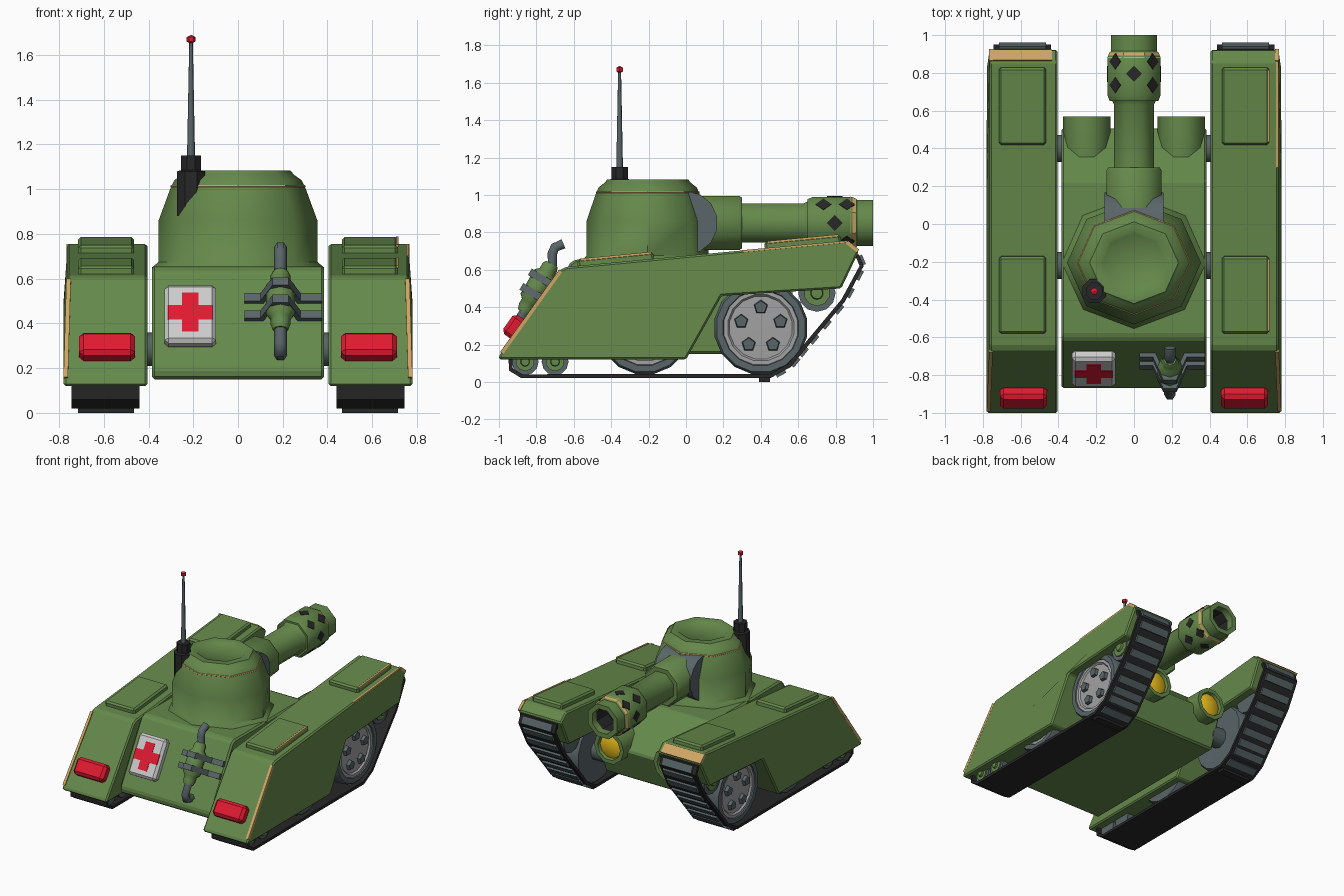
import bpy, bmesh
from math import radians, cos, sin, pi, atan2, hypot
from mathutils import Matrix, Vector

if "Cube" in bpy.data.objects:
    bpy.data.objects.remove(bpy.data.objects["Cube"])

def mat(name, r, g, b):
    m = bpy.data.materials.new(name)
    m.diffuse_color = (r, g, b, 1)
    m.use_nodes = True
    m.node_tree.nodes["Principled BSDF"].inputs["Base Color"].default_value = m.diffuse_color
    return m

GREEN = mat("green_paint", .13, .25, .07)
TAN = mat("worn_edge", .62, .38, .13)
BLACK = mat("rubber", .02, .02, .02)
SLATE = mat("slate_metal", .10, .13, .14)
STEEL = mat("light_metal", .36, .36, .36)
WHITE = mat("white_paint", .7, .7, .7)
RED = mat("red", .75, .01, .03)
YELLOW = mat("lamp_yellow", .8, .5, .01)

T, R = Matrix.Translation, Matrix.Rotation
AX = {'X': R(pi/2, 4, 'Y'), 'Y': R(-pi/2, 4, 'X'), 'Z': Matrix.Identity(4)}
# local x, y, z -> world y, z, x
YZ = Matrix(((0, 0, 1, 0), (1, 0, 0, 0), (0, 1, 0, 0), (0, 0, 0, 1)))
# frame lying on the sloped hull plate: x, up the slope, outward
SLOPE = T((0, -.745, .415)) @ R(radians(59.8), 4, 'X')

def finish(name, bm, material, mirror=False, bevel=0, smooth=0):
    bmesh.ops.remove_doubles(bm, verts=bm.verts, dist=1e-5)
    bmesh.ops.recalc_face_normals(bm, faces=bm.faces)
    me = bpy.data.meshes.new(name)
    bm.to_mesh(me)
    bm.free()
    ob = bpy.data.objects.new(name, me)
    bpy.context.collection.objects.link(ob)
    me.materials.append(material)
    if smooth:
        bpy.ops.object.select_all(action='DESELECT')
        bpy.context.view_layer.objects.active = ob
        ob.select_set(True)
        bpy.ops.object.shade_smooth_by_angle(angle=radians(smooth))
    if bevel:
        b = ob.modifiers.new("Bevel", 'BEVEL')
        b.width, b.segments = bevel, 1
    if mirror:
        ob.modifiers.new("Mirror", 'MIRROR')
    return ob

def lathe(name, prof, n, at, axis, material, mirror=False, phase=0, sy=1, smooth=0, base=None):
    bm = bmesh.new()
    m = (base or Matrix.Identity(4)) @ T(at) @ AX[axis]
    rings = [[bm.verts.new(m @ Vector((r*cos(2*pi*(i+phase)/n), sy*r*sin(2*pi*(i+phase)/n), h)))
              for i in range(n)] for r, h in prof]
    for a, b in zip(rings, rings[1:]):
        for i in range(n):
            bm.faces.new((a[i], a[(i+1) % n], b[(i+1) % n], b[i]))
    return finish(name, bm, material, mirror, smooth=smooth)

def box(name, size, m, material, mirror=False, bevel=0):
    bm = bmesh.new()
    bmesh.ops.create_cube(bm, size=1, matrix=m @ Matrix.Diagonal((*size, 1)))
    return finish(name, bm, material, mirror, bevel)

def prism(name, pts, z0, z1, m, material, mirror=False, bevel=0, tweak=None):
    bm = bmesh.new()
    f = bm.faces.new([bm.verts.new((x, y, z0)) for x, y in pts])
    ex = bmesh.ops.extrude_face_region(bm, geom=[f])
    for v in ex['geom']:
        if isinstance(v, bmesh.types.BMVert):
            v.co.z = z1
    bm.transform(m)
    if tweak:
        for v in bm.verts:
            tweak(v)
    return finish(name, bm, material, mirror, bevel)

def bar(name, a, b, w, material, mirror=False):
    a, b = Vector(a), Vector(b)
    m = T((a+b)/2) @ (b-a).to_track_quat('Z', 'Y').to_matrix().to_4x4()
    return box(name, (w, w, (b-a).length), m, material, mirror)

def tube(name, pts, r, material, m):
    cu = bpy.data.curves.new(name, 'CURVE')
    cu.dimensions, cu.bevel_depth, cu.bevel_resolution, cu.use_fill_caps = '3D', r, 1, True
    sp = cu.splines.new('POLY')
    sp.points.add(len(pts)-1)
    for p, q in zip(sp.points, pts):
        p.co = (*(m @ Vector(q)), 1)
    ob = bpy.data.objects.new(name, cu)
    bpy.context.collection.objects.link(ob)
    cu.materials.append(material)
    bpy.ops.object.select_all(action='DESELECT')
    bpy.context.view_layer.objects.active = ob
    ob.select_set(True)
    bpy.ops.object.convert(target='MESH')

# hull
prism("hull", [(-.86, .15), (-.87, .2), (-.62, .635), (-.59, .655), (.23, .65), (.51, .40), (.42, .15)],
      -.385, .385, YZ, GREEN, bevel=.012)

# track skirts, with the top leaning slightly inwards
def lean(v):
    if v.co.z > .55 and v.co.x > .6:
        v.co.x -= .015
prism("skirt", [(-1, .12), (0, .12), (.19, .46), (.83, .50), (.925, .70), (.86, .755), (-.64, .615), (-.67, .60), (-1, .14)],
      .405, .78, YZ, GREEN, True, .012, lean)
tilt = atan2(.14, 1.5)
for n, y in (("front", .625), ("rear", -.375)):
    z = .615 + (y + .64)*.0933
    box("skirt_panel_" + n, (.25, .41, .06), T((.59, y, z+.006)) @ R(tilt, 4, 'X'), GREEN, True, .012)
    bar("panel_wear_" + n, (.712, y-.19, z+.014), (.712, y+.19, z+.05), .012, TAN)
bar("rear_edge_wear", (.770, -.985, .155), (.757, -.67, .595), .02, TAN, True)
bar("front_edge_wear", (.757, .86, .748), (.757, .92, .70), .02, TAN, True)
bar("top_edge_wear", (.758, .3, .698), (.758, .86, .749), .013, TAN)
box("front_patch", (.33, .075, .01), T((-.6, .893, .727)) @ R(atan2(-.055, .065), 4, 'X'), TAN)
box("rear_light", (.25, .125, .08), T((.585, -.92, .295)) @ R(radians(54.5), 4, 'X'), RED, True, .02)

# track bands
path = [(.85, .70), (.925, .68), (.95, .62), (.85, .43), (.65, .19), (.56, .08), (.45, .02),
        (-.88, .02), (-.945, .06), (-.95, .13), (-.66, .52)]
bm = bmesh.new()
pairs = [(bm.verts.new((.44, y, z)), bm.verts.new((.745, y, z))) for y, z in path]
for a, b in zip(pairs, pairs[1:] + pairs[:1]):
    bm.faces.new((a[0], a[1], b[1], b[0]))
band = finish("track_band", bm, BLACK)
so = band.modifiers.new("Solidify", 'SOLIDIFY')
so.thickness, so.offset = .022, -1
band.modifiers.new("Mirror", 'MIRROR')
for (y0, z0), (y1, z1) in zip(path[1:6], path[2:7]):
    n = max(1, round(hypot(y1-y0, z1-z0)/.09))
    for k in range(n):
        t = (k+.5)/n
        m = T((.59, y0+(y1-y0)*t, z0+(z1-z0)*t)) @ R(atan2(z1-z0, y1-y0), 4, 'X')
        box("track_pad", (.25, .055, .03), m, SLATE, True)
box("ground_pad", (.25, .06, .03), T((.59, .42, .015)), BLACK, True)

# road wheels with five-sided bolts, and axles
for y in (.40, -.22):
    lathe("tyre", [(.19, .69), (.205, .72), (.24, .72), (.252, .70), (.252, .48), (.24, .46), (.19, .46), (0, .48)],
          16, (0, y, .29), 'X', SLATE, True, .5, smooth=35)
    lathe("wheel_disc", [(0, .705), (.17, .70), (.18, .712), (.205, .712), (.205, .6), (0, .6)],
          16, (0, y, .29), 'X', STEEL, True, .5, smooth=35)
    lathe("axle", [(0, .36), (.075, .36), (.075, .47), (0, .47)], 10, (0, y, .285), 'X', SLATE, True, smooth=40)
    for k in range(5):
        a = pi/2 + 2*pi*k/5
        lathe("wheel_bolt", [(0, .69), (.042, .69), (.034, .725), (0, .725)], 5,
              (0, y+.11*cos(a), .29+.11*sin(a)), 'X', SLATE, True, .5)
# small rollers
for y, z, r in ((.70, .475, .10), (-.70, .108, .072), (-.86, .108, .072)):
    lathe("roller", [(0, .71), (r*.7, .71), (r, .71), (r, .47), (0, .47)], 12, (0, y, z), 'X', SLATE, True, smooth=35)
    lathe("roller_hub", [(0, .735), (r*.3, .735), (r*.35, .72), (r*.7, .72), (r*.7, .7), (0, .7)],
          10, (0, y, z), 'X', GREEN, True)

# turret
lathe("turret", [(0, .6), (.385, .6), (.385, .65), (.355, .675), (.355, .86), (.30, 1.01), (.285, 1.04), (.25, 1.065),
                 (.235, 1.083), (.18, 1.083), (.17, 1.075), (0, 1.075)],
      8, (0, -.205, 0), 'Z', GREEN, sy=.92, smooth=46)
lathe("turret_edge_wear", [(.298, 1.008), (.302, 1.012), (.300, 1.018), (.290, 1.02)], 8, (0, -.205, 0), 'Z', TAN, sy=.92)
lathe("mantlet", [(0, -.155), (.17, -.155), (.17, .155), (0, .155)], 14, (0, 0, .85), 'X', SLATE, smooth=35)

# gun barrel with muzzle sleeve; flats face up, so radius = apothem / cos(22.5)
K = 1/cos(pi/8)
lathe("barrel", [(r*K, y) for r, y in [(0, 0), (.145, 0), (.145, .285), (.135, .30), (.105, .30), (.105, .63), (.115, .65),
      (.128, .65), (.14, .68), (.14, .885), (.128, .91), (.122, .915), (.122, 1), (.088, 1), (.085, .8), (0, .8)]],
      8, (0, 0, .85), 'Y', GREEN, phase=.5, smooth=46)
lathe("bore", [(0, .815), (.084*K, .815), (.086*K, .95)], 8, (0, 0, .85), 'Y', BLACK, phase=.5)
lathe("muzzle_wear", [(.141*K, .88), (.131*K, .908)], 8, (0, 0, .85), 'Y', TAN, phase=.5)
for k in range(8):
    for y in ((.795,) if k % 2 == 0 else (.735, .86)):
        lathe("vent", [(0, .13), (.042, .13), (.042, .143), (0, .143)], 4, (0, 0, 0), 'Z', BLACK,
              base=T((0, y, .85)) @ R(k*pi/4, 4, 'Y'))

# headlights
lathe("headlight", [(0, .28), (.115, .28), (.125, .36), (.125, .57), (.095, .57), (.088, .545), (0, .545)],
      10, (.25, 0, .42), 'Y', GREEN, True, smooth=40)
lathe("headlight_lens", [(.09, .547), (.06, .562), (0, .567)], 10, (.25, 0, .42), 'Y', YELLOW, True, smooth=40)

# antenna
at = (-.21, -.355, 0)
lathe("antenna_mount", [(0, .88), (.068, .88), (.068, 1.08), (.048, 1.085), (.048, 1.15), (0, 1.15)], 8, at, 'Z', BLACK, phase=.5)
lathe("antenna_rod", [(.018, 1.14), (.008, 1.66), (0, 1.66)], 8, at, 'Z', SLATE, smooth=50)
lathe("antenna_tip", [(0, 1.65), (.02, 1.66), (.02, 1.68), (0, 1.69)], 6, at, 'Z', RED)

# first aid box
box("aid_box", (.23, .30, .07), SLOPE @ T((-.213, .005, .025)), WHITE, bevel=.018)
for n, w, h in (("across", .20, .075), ("upright", .075, .20)):
    box("aid_cross_" + n, (w, h, .01), SLOPE @ T((-.213, .005, .058)), RED)

# exhaust: pipes, silencer and two brackets
tube("exhaust_pipe", [(.19, -.18, 0), (.19, -.20, .055), (.19, -.17, .085), (.19, 0, .085), (.19, .2, .08),
                      (.19, .25, .11), (.19, .285, .115), (.19, .325, .085)], .03, SLATE, SLOPE)
lathe("silencer", [(0, -.10), (.035, -.10), (.045, -.07), (.045, -.04), (.065, -.02), (.065, .13), (.045, .15), (.045, .18),
                   (.035, .20), (0, .20)], 8, (.19, 0, .085), 'Y', GREEN, smooth=46, base=SLOPE)
outer = [(.03, .025), (.10, .025), (.155, .165), (.225, .165), (.28, .025), (.375, .025)]
inner = [(x + dx, v-.03) for (x, v), dx in zip(outer, (0, .012, .012, -.012, -.012, 0))]
swap = Matrix(((1, 0, 0, 0), (0, 0, 1, 0), (0, 1, 0, 0), (0, 0, 0, 1)))
for u in (.015, .105):
    prism("exhaust_bracket", outer + inner[::-1], u-.02, u+.02, SLOPE @ swap, SLATE)
